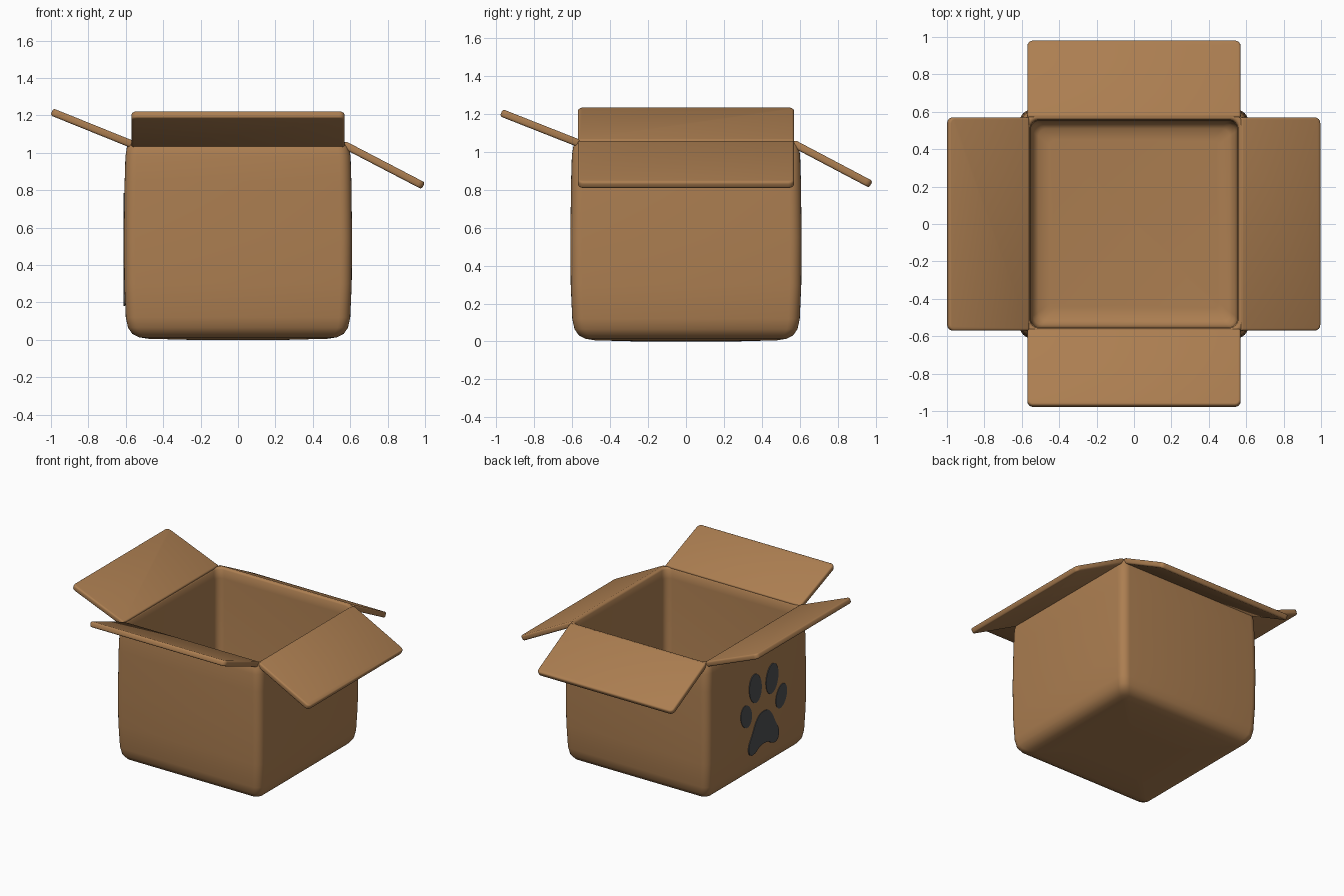
import bpy, bmesh, math
from mathutils import Matrix

if "Cube" in bpy.data.objects:
    bpy.data.objects.remove(bpy.data.objects["Cube"])


def material(name, rgb):
    m = bpy.data.materials.new(name)
    m.diffuse_color = (*rgb, 1)
    m.use_nodes = True
    m.node_tree.nodes["Principled BSDF"].inputs["Base Color"].default_value = m.diffuse_color
    return m


CARD = material("cardboard_brown", (0.412, 0.209, 0.082))
INK = material("paw_dark_grey", (0.075, 0.078, 0.083))


def finish(bm, name, mat, smooth=True):
    bmesh.ops.recalc_face_normals(bm, faces=bm.faces)
    me = bpy.data.meshes.new(name)
    bm.to_mesh(me)
    bm.free()
    me.materials.append(mat)
    ob = bpy.data.objects.new(name, me)
    bpy.context.collection.objects.link(ob)
    if smooth:
        me.polygons.foreach_set("use_smooth", [True] * len(me.polygons))
    return ob


# Box body: rounded-square rings lofted up the outside, over the rim and down inside
def ring(bm, half, z, r, seg=6):
    out = []
    for q in range(4):
        cx = (half - r) * (1 if q in (0, 3) else -1)
        cy = (half - r) * (1 if q in (0, 1) else -1)
        for i in range(seg + 1):
            a = math.pi / 2 * (q + i / seg)
            out.append(bm.verts.new((cx + r * math.cos(a), cy + r * math.sin(a), z)))
    return out


PROFILE = [  # half width, height, corner radius
    (.25, .0, .03), (.48, .006, .03), (.53, .014, .04), (.565, .032, .05),
    (.588, .065, .055), (.60, .12, .06), (.608, .3, .06), (.61, .55, .06),
    (.606, .85, .06), (.602, .98, .06), (.594, 1.03, .06), (.58, 1.056, .05),
    (.566, 1.058, .05), (.557, 1.045, .05), (.553, .98, .05), (.55, .15, .05),
    (.54, .09, .05), (.51, .065, .04), (.45, .06, .03)]
bm = bmesh.new()
rings = [ring(bm, *p) for p in PROFILE]
for a, b in zip(rings, rings[1:]):
    n = len(a)
    for i in range(n):
        bm.faces.new((a[i], a[(i + 1) % n], b[(i + 1) % n], b[i]))
bm.faces.new(rings[0][::-1])
bm.faces.new(rings[-1])
finish(bm, "box_body", CARD)


# Flaps: thin panels with rounded outer corners, hinged on the rim
def flap(name, length, tilt, turn):
    bm = bmesh.new()
    bmesh.ops.create_cube(bm, size=1)
    for v in bm.verts:
        v.co = ((v.co.x + .5) * length, v.co.y * 1.14, v.co.z * .04)
    corners = [e for e in bm.edges
               if abs(e.verts[0].co.z - e.verts[1].co.z) > .03 and e.verts[0].co.x > .1]
    bmesh.ops.bevel(bm, geom=corners, offset=.03, segments=4, affect='EDGES', profile=.5)
    rims = [e for e in bm.edges if e.calc_face_angle(0) > 1.0]
    bmesh.ops.bevel(bm, geom=rims, offset=.012, segments=3, affect='EDGES', profile=.5)
    bm.transform(Matrix.Rotation(math.radians(turn), 4, 'Z')
                 @ Matrix.Translation((.565, 0, 1.045))
                 @ Matrix.Rotation(math.radians(-tilt), 4, 'Y'))
    ob = finish(bm, name, CARD)
    ob.data.set_sharp_from_angle(angle=math.radians(40))


flap("right_flap", .48, -27.5, 0)
flap("back_flap", .464, -27.8, 90)
flap("left_flap", .464, 22, 180)
flap("front_flap", .44, 21.5, 270)


# Paw mark on the left wall: thin plates from outlines in (y, z)
def plate(name, outline):
    bm = bmesh.new()
    f = bm.faces.new([bm.verts.new((-.604, y, z)) for y, z in outline])
    ext = bmesh.ops.extrude_face_region(bm, geom=[f], use_keep_orig=True)
    for v in ext["geom"]:
        if isinstance(v, bmesh.types.BMVert):
            v.co.x = -.613
    finish(bm, name, INK, smooth=False)


PAW_Y = -.06


def toe(name, dy, z, ry, rz, tilt):
    t, pts = math.radians(tilt), []
    for i in range(28):
        a = math.tau * i / 28
        u, w = ry * math.cos(a), rz * math.sin(a)
        pts.append((PAW_Y + dy + u * math.cos(t) + w * math.sin(t),
                    z - u * math.sin(t) + w * math.cos(t)))
    plate(name, pts)


for s, side in ((1, "back"), (-1, "front")):
    toe(f"paw_outer_toe_{side}", s * .21, .50, .064, .09, s * 18)
    toe(f"paw_inner_toe_{side}", s * .10, .673, .073, .112, s * 8)

# Main pad: mirrored half outline, smoothed by corner cutting
half = [(.05, .465), (.10, .41), (.14, .33), (.185, .26), (.17, .18),
        (.10, .18), (.05, .22)]
pad = half + [(-y, z) for y, z in reversed(half)]
for _ in range(3):
    cut = []
    for (a, b), (c, d) in zip(pad, pad[1:] + pad[:1]):
        cut += [(.75 * a + .25 * c, .75 * b + .25 * d), (.25 * a + .75 * c, .25 * b + .75 * d)]
    pad = cut
plate("paw_main_pad", [(PAW_Y + y, z) for y, z in pad])
